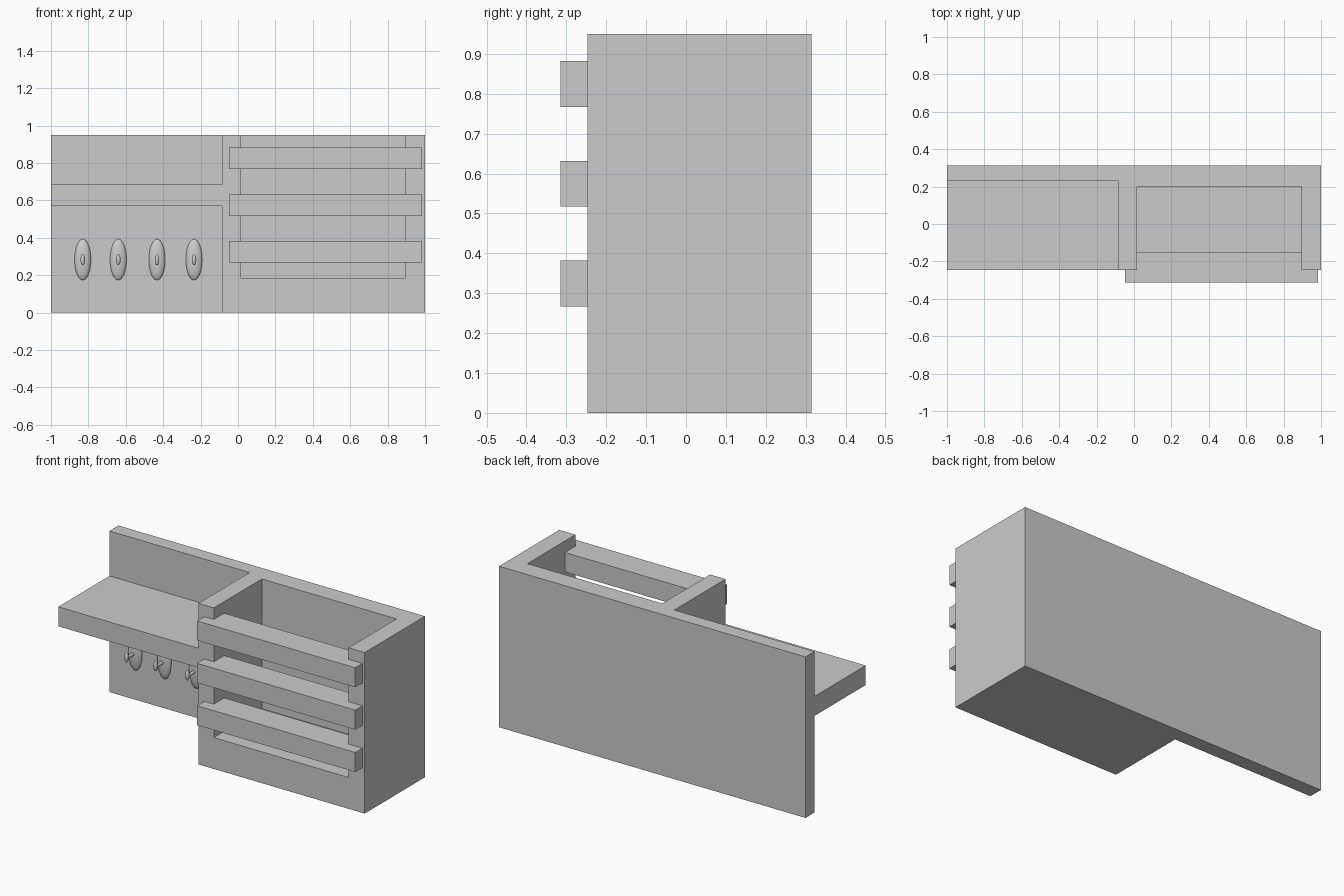
import bpy
import math

if "Cube" in bpy.data.objects:
    bpy.data.objects.remove(bpy.data.objects["Cube"])


def box(name, x, y, z):
    """Axis-aligned box from (min, max) ranges."""
    bpy.ops.mesh.primitive_cube_add(size=1, location=[sum(r) / 2 for r in (x, y, z)])
    ob = bpy.context.object
    ob.name = name
    ob.scale = [r[1] - r[0] for r in (x, y, z)]
    bpy.ops.object.transform_apply(location=False, rotation=False, scale=True)
    return ob


def ellipsoid(name, loc, radii):
    bpy.ops.mesh.primitive_uv_sphere_add(segments=32, ring_count=16, radius=1, location=loc)
    ob = bpy.context.object
    ob.name = name
    ob.scale = radii
    bpy.ops.object.transform_apply(location=False, rotation=False, scale=True)
    bpy.ops.object.shade_smooth_by_angle()
    return ob


FRONT, BACK, TOP = -0.247, 0.314, 0.95

# One-piece body: wide block with the bin hollow and the left bay cut out
body = box("body", (-1, 1), (FRONT, BACK), (0, TOP))
cutters = [
    box("bin_cutter", (0.015, 0.895), (-0.5, 0.2), (0.185, 1.2)),
    box("upper_bay_cutter", (-1.2, -0.085), (-0.5, 0.23), (0.685, 1.2)),
    box("lower_bay_cutter", (-1.2, -0.085), (-0.5, 0.23), (-0.2, 0.57)),
]
for cutter in cutters:
    mod = body.modifiers.new(cutter.name, 'BOOLEAN')
    mod.operation = 'DIFFERENCE'
    mod.solver = 'EXACT'
    mod.object = cutter
    bpy.context.view_layer.objects.active = body
    bpy.ops.object.modifier_apply(modifier=mod.name)
    bpy.data.objects.remove(cutter)

# Front slats, let into the bin's side walls
for i, z in enumerate((0.267, 0.517, 0.767)):
    box(f"slat_{i + 1}", (-0.047, 0.985), (-0.314, -0.15), (z, z + 0.115))

# Coat hooks under the shelf: oval plate, peg and upright knob
for i, x in enumerate((-0.83, -0.64, -0.433, -0.235)):
    ellipsoid(f"hook_plate_{i + 1}", (x, 0.23, 0.283), (0.044, 0.024, 0.11))
    bpy.ops.mesh.primitive_cylinder_add(vertices=24, radius=0.009, depth=0.09,
                                        location=(x, 0.186, 0.278),
                                        rotation=(math.pi / 2, 0, 0))
    bpy.context.object.name = f"hook_peg_{i + 1}"
    bpy.ops.object.shade_smooth_by_angle()
    ellipsoid(f"hook_knob_{i + 1}", (x, 0.146, 0.283), (0.012, 0.012, 0.03))
